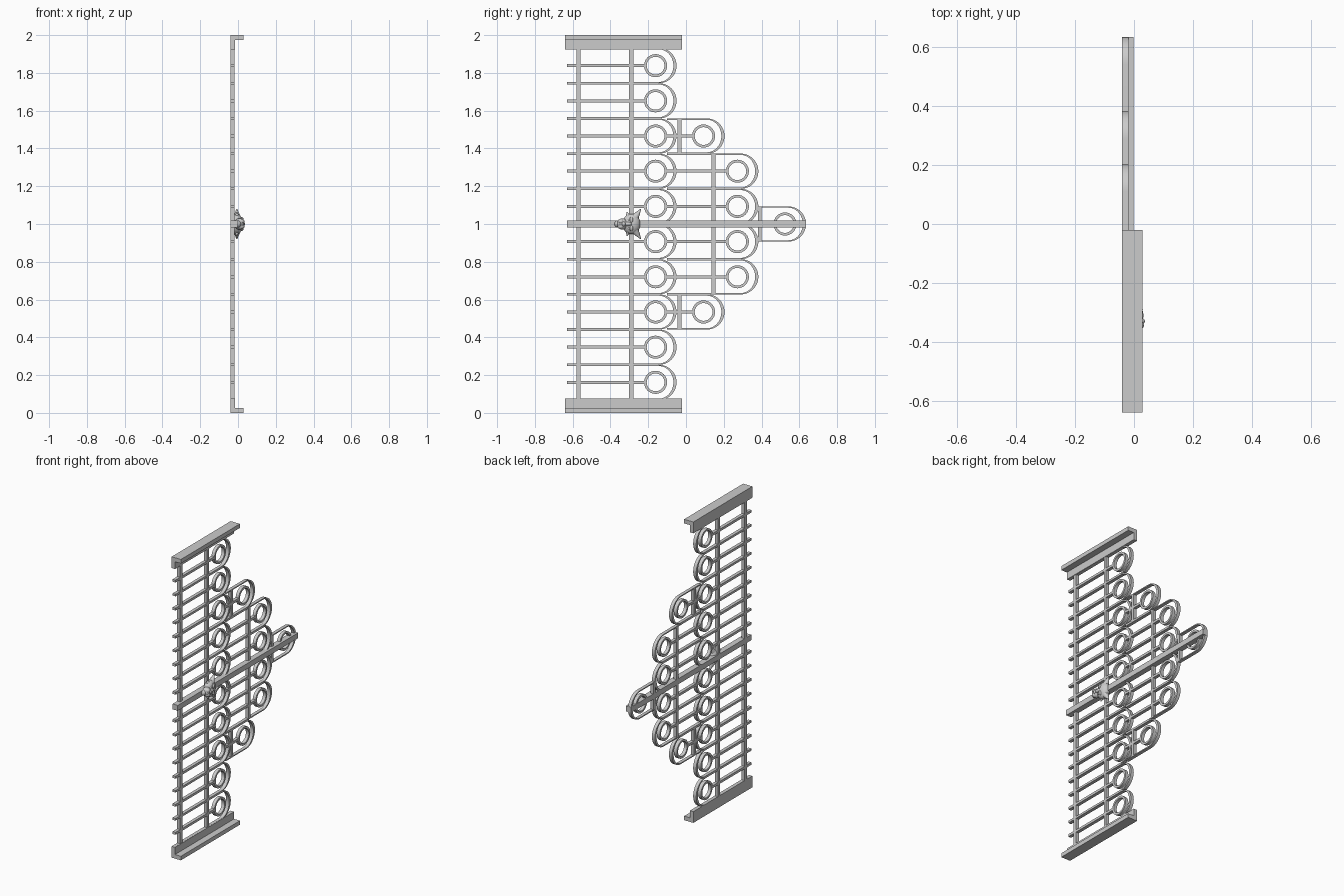
import bpy, bmesh, math
from mathutils import Matrix, Vector

if "Cube" in bpy.data.objects:
    bpy.data.objects.remove(bpy.data.objects["Cube"])

PITCH = 0.1863            # spacing of the arches
X0, X1 = -0.04, -0.018    # depth of the flat ironwork
smooth = []


def finish(name, bm, soft=False):
    bmesh.ops.recalc_face_normals(bm, faces=bm.faces)
    me = bpy.data.meshes.new(name)
    bm.to_mesh(me)
    bm.free()
    ob = bpy.data.objects.new(name, me)
    bpy.context.collection.objects.link(ob)
    if soft:
        smooth.append(ob)
    return ob


def box(name, y0, y1, z0, z1, x0=X0, x1=X1):
    bm = bmesh.new()
    m = Matrix.Translation(((x0 + x1) / 2, (y0 + y1) / 2, (z0 + z1) / 2))
    bmesh.ops.create_cube(bm, size=1, matrix=m @ Matrix.Diagonal((x1 - x0, y1 - y0, z1 - z0, 1)))
    return finish(name, bm)


def strip(name, outer, inner, closed):
    # flat band between two outlines, given depth along x
    bm = bmesh.new()
    n = len(outer)
    loops = [[bm.verts.new((x, y, z)) for y, z in pts]
             for x in (X0, X1) for pts in (outer, inner)]
    ob, ib, of, inf = loops
    for i in range(n if closed else n - 1):
        j = (i + 1) % n
        for a, b in ((ob, ib), (of, inf), (ob, of), (ib, inf)):
            bm.faces.new((a[i], a[j], b[j], b[i]))
    if not closed:
        for i in (0, n - 1):
            bm.faces.new((ob[i], ib[i], inf[i], of[i]))
    return finish(name, bm, True)


def arch_unit(ring_y, z, start, stub):
    # U-shaped arch whose round end thickens, with a ring on a stem inside it
    cy, r, steps = ring_y + 0.018, PITCH / 2, 24
    outer, inner = [(start, z + r)], [(start, z + r - 0.007)]
    for i in range(steps + 1):
        a = math.pi / 2 - math.pi * i / steps
        outer.append((cy + r * math.cos(a), z + r * math.sin(a)))
        inner.append((cy + (r - 0.017) * math.cos(a), z + (r - 0.007) * math.sin(a)))
    outer.append((start, z - r))
    inner.append((start, z - r + 0.007))
    strip("arch", outer, inner, False)
    ang = [math.tau * i / 32 for i in range(32)]
    strip("ring", *[[(ring_y + q * math.cos(a), z + q * math.sin(a)) for a in ang]
                    for q in (0.061, 0.047)], True)
    box("ring_stem", stub, ring_y - 0.054, z - 0.008, z + 0.008)


# arches in four columns, mirrored about the middle bar
for s in (1, -1):
    for k in range(5):
        arch_unit(-0.161, 1 + s * (k + 0.5) * PITCH, -0.63, -0.63)
    arch_unit(0.093, 1 + s * 2.5 * PITCH, -0.10, -0.105)
    for k in (0.5, 1.5):
        arch_unit(0.272, 1 + s * k * PITCH, -0.10, -0.105)
    box("short_cross_post", -0.046, -0.025, *sorted((1 + s * 2 * PITCH, 1 + s * 3 * PITCH)))
arch_unit(0.524, 1.0, 0.38, 0.39)

# cross posts and middle bar
for y in (-0.57, -0.29):
    box("long_cross_post", y - 0.011, y + 0.011, 0.07, 1.93)
box("middle_cross_post", 0.134, 0.155, 1 - 2 * PITCH, 1 + 2 * PITCH)
box("tip_cross_post", 0.38, 0.401, 1 - PITCH / 2, 1 + PITCH / 2)
box("middle_bar", -0.63, 0.635, 0.982, 1.018, X0, -0.002)

# L-section end rails
for name, f in (("top_rail", lambda z: 2 - z), ("bottom_rail", lambda z: z)):
    bm = bmesh.new()
    prof = [(-0.04, 0), (0.028, 0), (0.028, 0.027), (-0.015, 0.027), (-0.015, 0.075), (-0.04, 0.075)]
    face = bm.faces.new([bm.verts.new((x, -0.64, f(z))) for x, z in prof])
    ext = bmesh.ops.extrude_face_region(bm, geom=[face])
    bmesh.ops.translate(bm, vec=(0, 0.62, 0),
                        verts=[v for v in ext["geom"] if isinstance(v, bmesh.types.BMVert)])
    # restore the starting cap so the rail is closed
    if not face.is_valid:
        bmesh.ops.holes_fill(bm, edges=bm.edges, sides=0)
    finish(name, bm)


# animal head ornament facing +x, ears towards +y
def blob(name, loc, size):
    bm = bmesh.new()
    bmesh.ops.create_uvsphere(bm, u_segments=16, v_segments=10, radius=1,
                              matrix=Matrix.Translation(loc) @ Matrix.Diagonal((*size, 1)))
    finish(name, bm, True)


def spike(name, loc, direction, r, length):
    bm = bmesh.new()
    d = Vector(direction).normalized()
    rot = d.to_track_quat('Z', 'Y').to_matrix().to_4x4()
    bmesh.ops.create_cone(bm, cap_ends=True, segments=10, radius1=r, radius2=0.002, depth=length,
                          matrix=Matrix.Translation(Vector(loc) + d * length / 2) @ rot)
    finish(name, bm, True)


blob("head_skull", (-0.006, -0.289, 1), (0.032, 0.048, 0.054))
blob("head_muzzle", (0.006, -0.338, 1), (0.026, 0.028, 0.03))
blob("head_chin", (-0.002, -0.362, 1), (0.018, 0.017, 0.018))
blob("head_nose", (0.028, -0.330, 1), (0.009, 0.01, 0.012))
blob("head_bridge", (0.02, -0.31, 1), (0.012, 0.026, 0.011))
for s in (1, -1):
    blob("head_cheek", (0.014, -0.344, 1 + s * 0.013), (0.02, 0.016, 0.015))
    blob("head_brow", (0.019, -0.289, 1 + s * 0.021), (0.011, 0.009, 0.017))
    blob("head_eye", (0.016, -0.302, 1 + s * 0.024), (0.008, 0.006, 0.008))
    spike("head_ear", (-0.006, -0.268, 1 + s * 0.038), (0, 0.028, s * 0.04), 0.02, 0.05)
    spike("head_cheek_tuft", (-0.006, -0.305, 1 + s * 0.04), (0, -0.01, s * 0.03), 0.014, 0.024)

# smooth the curved parts
for ob in smooth:
    ob.select_set(True)
bpy.context.view_layer.objects.active = smooth[0]
bpy.ops.object.shade_smooth_by_angle(angle=math.radians(35))
